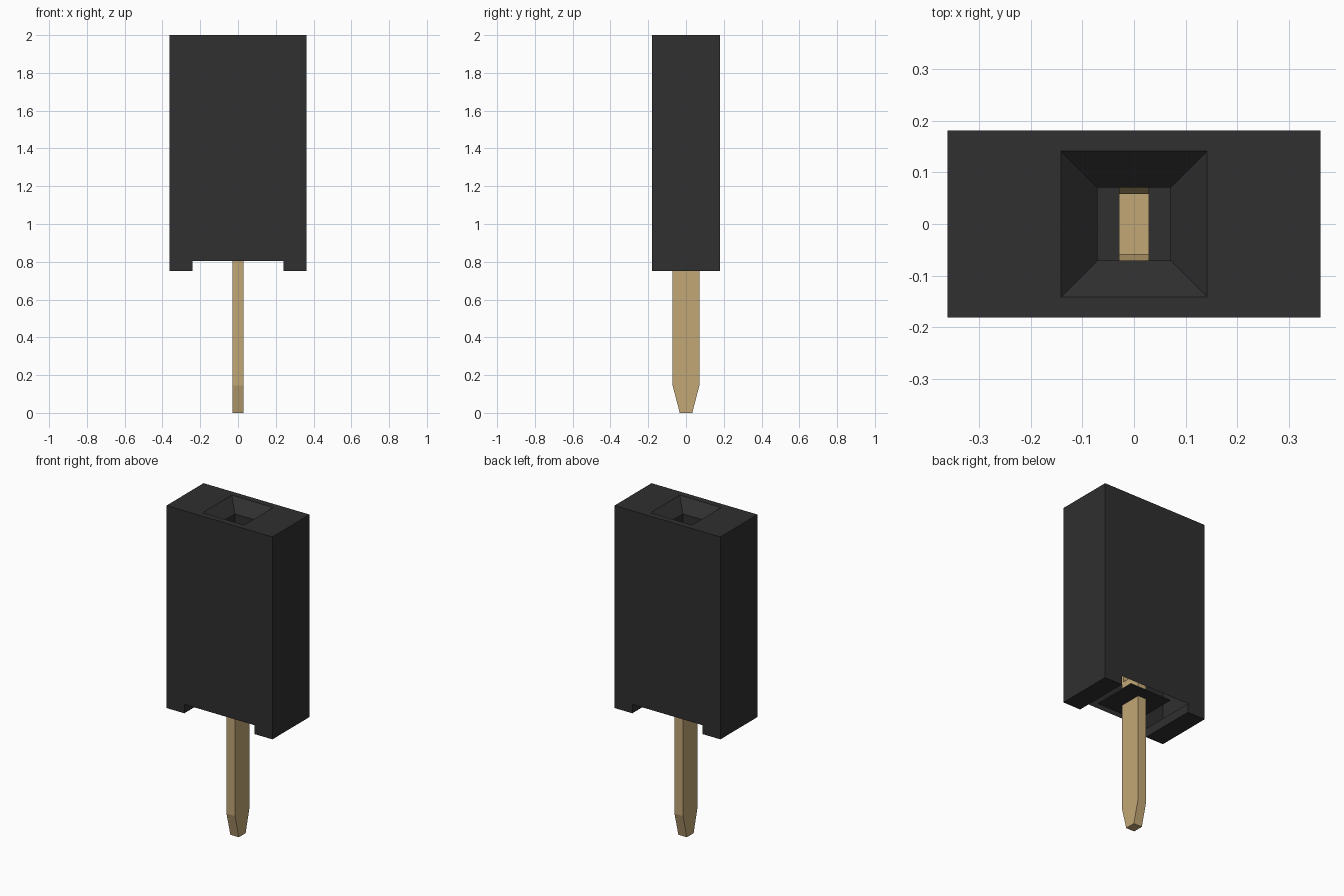
import bpy
import bmesh

cube = bpy.data.objects.get("Cube")
if cube:
    bpy.data.objects.remove(cube, do_unlink=True)


def material(name, rgb):
    m = bpy.data.materials.new(name)
    m.use_nodes = True
    m.diffuse_color = (*rgb, 1)
    bsdf = m.node_tree.nodes["Principled BSDF"]
    bsdf.inputs["Base Color"].default_value = (*rgb, 1)
    bsdf.inputs["Roughness"].default_value = 0.6
    return m


BLACK = material("black plastic", (0.029, 0.029, 0.029))
GOLD = material("gold metal", (0.54, 0.39, 0.18))


def finish(bm, name, mat):
    me = bpy.data.meshes.new(name)
    bm.to_mesh(me)
    bm.free()
    me.materials.append(mat)
    ob = bpy.data.objects.new(name, me)
    bpy.context.collection.objects.link(ob)
    return ob


def ring(bm, hx, hy, z):
    return [bm.verts.new(p) for p in
            ((-hx, -hy, z), (hx, -hy, z), (hx, hy, z), (-hx, hy, z))]


def bridge(bm, a, b, skip=()):
    n = len(a)
    for i in range(n):
        if i not in skip:
            j = (i + 1) % n
            bm.faces.new((a[i], a[j], b[j], b[i]))


# Housing: hollow shell with two feet, underside open between the feet
W, D, TOP, FOOT, NOTCH, INNER = 0.362, 0.181, 2.0, 0.75, 0.805, 0.24
outline = [(-W, FOOT), (-INNER, FOOT), (-INNER, NOTCH), (INNER, NOTCH),
           (INNER, FOOT), (W, FOOT), (W, TOP), (-W, TOP)]
bm = bmesh.new()
front = [bm.verts.new((x, -D, z)) for x, z in outline]
back = [bm.verts.new((x, D, z)) for x, z in outline]
bm.faces.new(front)
bm.faces.new(back[::-1])
bridge(bm, back, front, skip=(2, 6))

# Funnel and square shaft sunk into the top
rim = [front[7], front[6], back[6], back[7]]
loops = [rim, ring(bm, 0.142, 0.142, TOP), ring(bm, 0.071, 0.071, 1.93),
         ring(bm, 0.071, 0.071, 1.1)]
for a, b in zip(loops, loops[1:]):
    bridge(bm, a, b)
finish(bm, "housing", BLACK)

# Floor plate that holds the pin between the feet
bm = bmesh.new()
low, high = ring(bm, 0.142, 0.142, NOTCH), ring(bm, 0.142, 0.142, NOTCH + 0.008)
bm.faces.new(low[::-1])
bm.faces.new(high)
bridge(bm, low, high)
finish(bm, "floor_plate", BLACK)

# Pin: tapered blade below, two-pronged contact above
half = [(0.033, 0), (0.071, 0.145), (0.071, 1.5), (0.058, 1.44), (0.058, 0.95)]
profile = half + [(-y, z) for y, z in reversed(half)]
bm = bmesh.new()
face = bm.faces.new([bm.verts.new((-0.029, y, z)) for y, z in profile])
out = bmesh.ops.extrude_face_region(bm, geom=[face])
bmesh.ops.translate(bm, vec=(0.058, 0, 0),
                    verts=[g for g in out["geom"] if isinstance(g, bmesh.types.BMVert)])
bmesh.ops.recalc_face_normals(bm, faces=bm.faces)
finish(bm, "contact_pin", GOLD)
